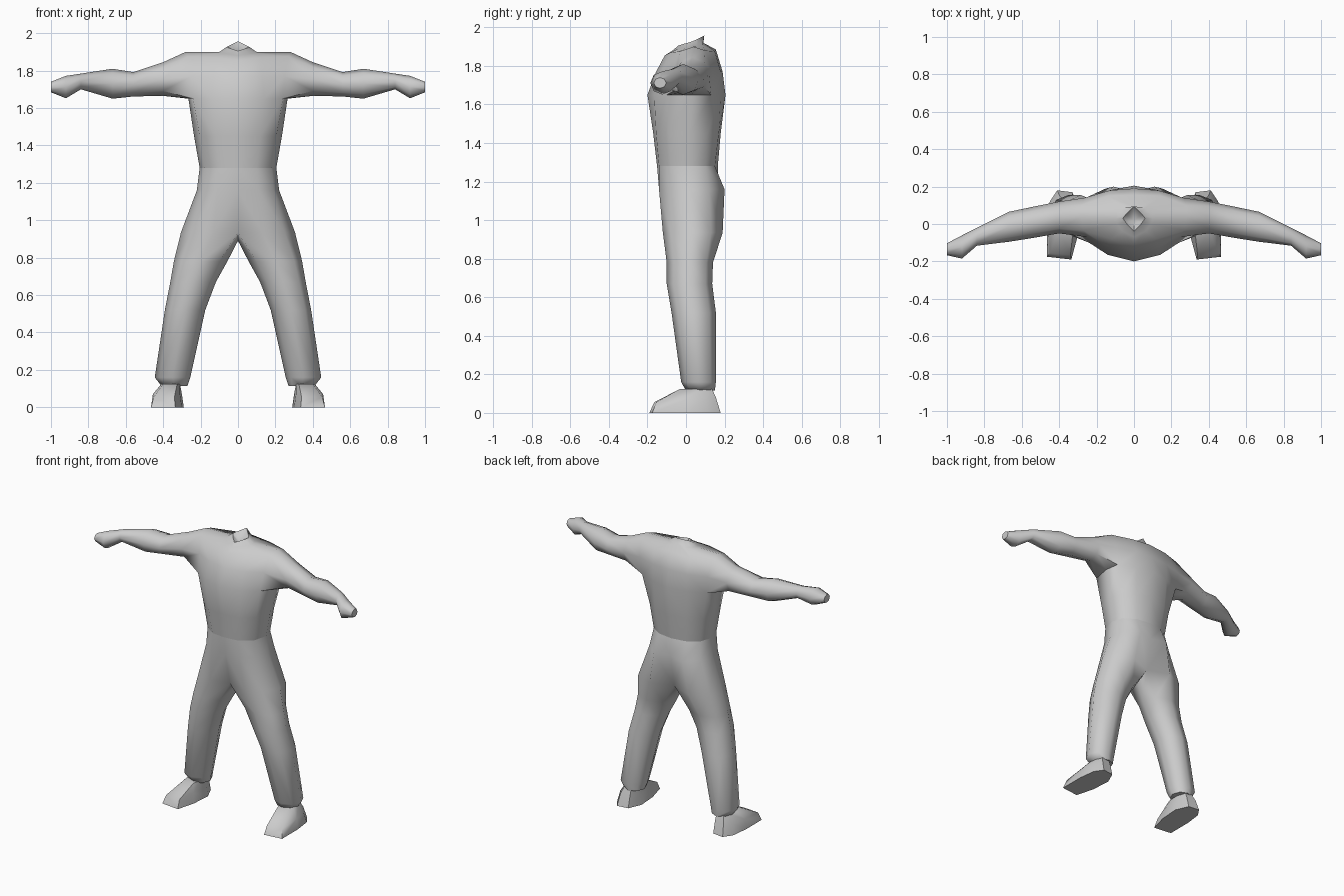
import bpy, bmesh, math

if "Cube" in bpy.data.objects:
    bpy.data.objects.remove(bpy.data.objects["Cube"])

grey = bpy.data.materials.new("plain_grey")
grey.diffuse_color = (0.6, 0.6, 0.6, 1)
grey.use_nodes = True
grey.node_tree.nodes["Principled BSDF"].inputs["Base Color"].default_value = grey.diffuse_color


def octagon(cu, cv, ru, rv):
    """Eight points starting at the lower left corner, counter-clockwise."""
    return [(cu + ru * math.cos(math.radians(a)), cv + rv * math.sin(math.radians(a)))
            for a in range(225, 585, 45)]


def loft(faces, rings, closed=True, skip=()):
    """Quads between consecutive rings, leaving out the (row, column) pairs in skip."""
    n = len(rings[0])
    for r, (a, b) in enumerate(zip(rings, rings[1:])):
        for i in range(n if closed else n - 1):
            j = (i + 1) % n
            if (r, i) not in skip:
                faces.append([a[i], a[j], b[j], b[i]])


def build(name, faces, angle=60):
    """Weld the faces, mirror across x and smooth."""
    bm = bmesh.new()
    for f in faces:
        bm.faces.new([bm.verts.new(p) for p in f])
    other = bmesh.ops.duplicate(bm, geom=bm.verts[:] + bm.edges[:] + bm.faces[:])["geom"]
    for v in other:
        if isinstance(v, bmesh.types.BMVert):
            v.co.x *= -1
    bmesh.ops.reverse_faces(bm, faces=[f for f in other if isinstance(f, bmesh.types.BMFace)])
    bmesh.ops.remove_doubles(bm, verts=bm.verts, dist=0.0005)
    bmesh.ops.recalc_face_normals(bm, faces=bm.faces)
    me = bpy.data.meshes.new(name)
    bm.to_mesh(me)
    bm.free()
    me.materials.append(grey)
    ob = bpy.data.objects.new(name, me)
    bpy.context.collection.objects.link(ob)
    bpy.ops.object.select_all(action='DESELECT')
    ob.select_set(True)
    bpy.context.view_layer.objects.active = ob
    bpy.ops.object.shade_smooth_by_angle(angle=math.radians(angle))


def level(z, *pts):
    return [(x, y, z) for x, y in pts]


# Half rings run from the front centre around the side to the back centre
waist = level(1.28, (0, -.15), (.1, -.14), (.18, -.08), (.205, .02), (.18, .1), (.1, .15), (0, .165))
chest = [
    waist,
    level(1.45, (0, -.17), (.12, -.155), (.205, -.09), (.235, .02), (.205, .11), (.12, .17), (0, .18)),
    level(1.65, (0, -.2), (.14, -.165), (.24, -.1), (.265, .03), (.25, .13), (.13, .18), (0, .205)),
    level(1.77, (0, -.155), (.13, -.13), (.25, -.07), (.265, .03), (.265, .14), (.13, .18), (0, .19)),
    [(0, -.11, 1.855), (.12, -.08, 1.87), (.27, -.035, 1.875), (.28, .04, 1.9),
     (.28, .1, 1.88), (.14, .15, 1.875), (0, .155, 1.885)],
    [(0, -.07, 1.88), (.06, -.04, 1.89), (.09, 0, 1.895), (.1, .03, 1.9),
     (.09, .06, 1.9), (.06, .085, 1.905), (0, .09, 1.92)],
    [(0, -.04, 1.905), (.03, -.01, 1.915), (.045, .01, 1.92), (.06, .03, 1.927),
     (.045, .05, 1.935), (.03, .065, 1.942), (0, .095, 1.957)],
]
torso = []
# Torso with an opening for the arm
loft(torso, chest, closed=False, skip={(2, 2), (2, 3), (3, 2), (3, 3)})
# Neck hollow
for p, q in zip(chest[-1], chest[-1][1:]):
    torso.append([p, q, (0, .02, 1.88)])
# Arm, starting from the opening: x, centre y, centre z, radius y, radius z
lo, mid, hi = chest[2:5]
arm = [[lo[2], lo[3], lo[4], mid[4], hi[4], hi[3], hi[2], mid[2]]]
for x, cy, cz, ry, rz in [(.4, .035, 1.755, .085, .09), (.56, .005, 1.727, .083, .065),
                          (.67, -.015, 1.73, .08, .08), (.84, -.068, 1.742, .048, .042),
                          (.92, -.123, 1.712, .062, .06), (1.0, -.135, 1.712, .032, .028)]:
    arm.append([(x, y, z) for y, z in octagon(cy, cz, ry, rz)])
loft(torso, arm)
torso.append(arm[-1])
build("torso_and_arms", torso)

# Hips
hips = [
    waist,
    level(1.16, (0, -.14), (.11, -.14), (.19, -.08), (.22, .02), (.2, .12), (.11, .2), (0, .17)),
    level(.935, (0, -.09), (.13, -.12), (.25, -.08), (.305, .03), (.28, .13), (.15, .19), (0, .13)),
]
trousers = []
loft(trousers, hips, closed=False)
# Legs, from the crotch down: z, centre x, centre y, radius x, radius y
leg = [hips[-1] + [(0, .03, .89)]]
for z, cx, cy, rx, ry in [(.78, .2, .02, .143, .12), (.67, .24, .018, .122, .118),
                          (.52, .283, .04, .108, .115), (.16, .35, .065, .095, .09),
                          (.115, .34, .075, .07, .075)]:
    leg.append([(x, y, z) for x, y in octagon(cx, cy, rx, ry)])
loft(trousers, leg)
trousers.append(leg[-1])
build("trousers", trousers)

# Shoes
shoe = [
    level(0, (.335, -.19), (.465, -.175), (.465, 0), (.45, .12), (.41, .18), (.33, .17), (.29, .08), (.3, -.06)),
    [(.34, -.165, .055), (.45, -.155, .055), (.455, 0, .07), (.44, .1, .07),
     (.4, .155, .08), (.33, .15, .08), (.3, .08, .07), (.31, -.05, .07)],
    level(.125, (.325, -.03), (.4, -.03), (.41, .03), (.405, .09), (.385, .135), (.33, .135), (.31, .08), (.31, .02)),
]
shoes = [shoe[0], shoe[-1]]
loft(shoes, shoe)
build("shoes", shoes, 50)
